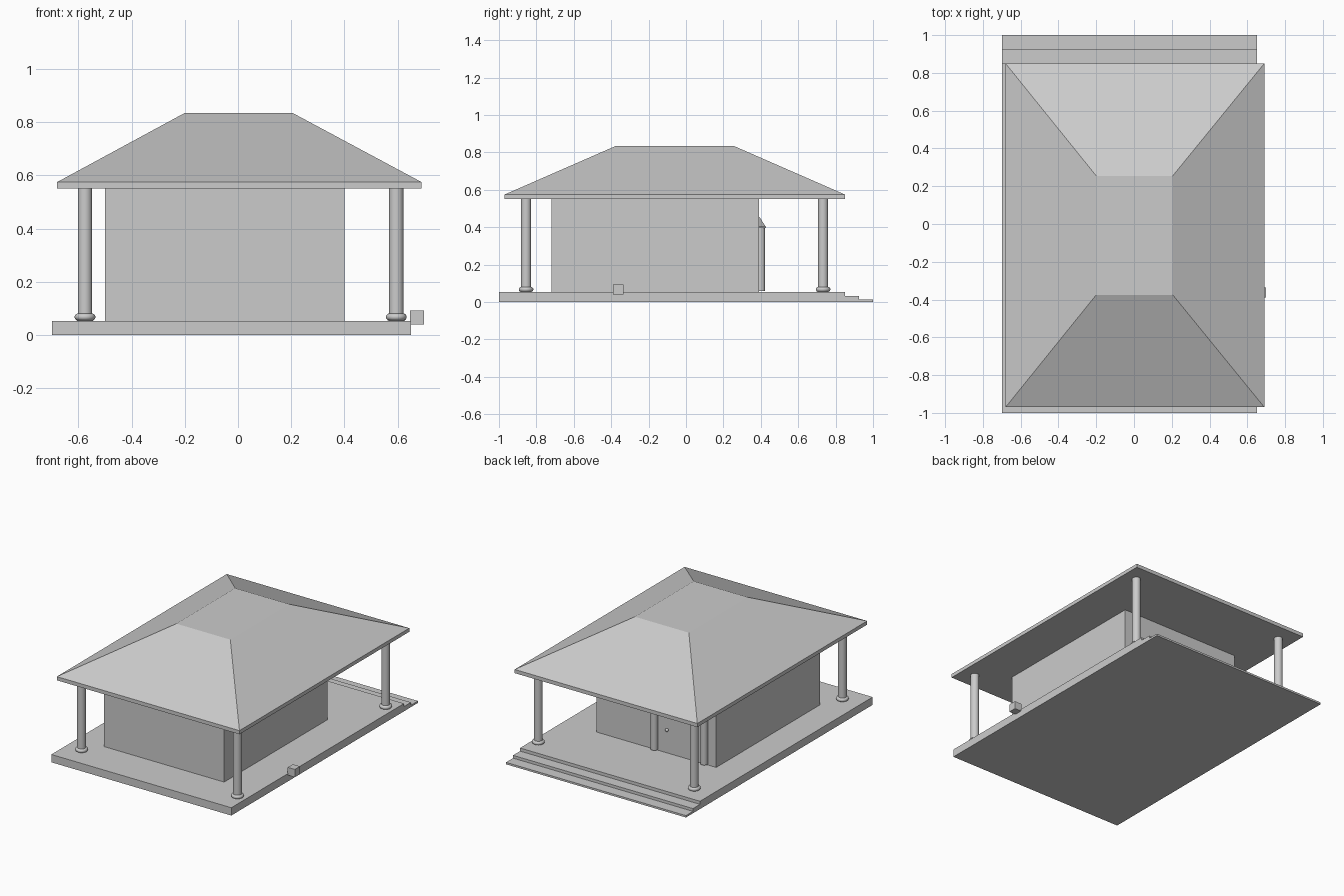
import bpy, bmesh, math

cube = bpy.data.objects.get("Cube")
if cube:
    bpy.data.objects.remove(cube, do_unlink=True)

grey = bpy.data.materials.new("plain_grey")
grey.use_nodes = True
colour = (0.6, 0.6, 0.6, 1)
grey.diffuse_color = colour
grey.node_tree.nodes["Principled BSDF"].inputs["Base Color"].default_value = colour


def finish(name, bm, smooth=False):
    bmesh.ops.recalc_face_normals(bm, faces=bm.faces)
    mesh = bpy.data.meshes.new(name)
    bm.to_mesh(mesh)
    bm.free()
    mesh.materials.append(grey)
    obj = bpy.data.objects.new(name, mesh)
    bpy.context.collection.objects.link(obj)
    if smooth:
        bpy.ops.object.select_all(action='DESELECT')
        obj.select_set(True)
        bpy.context.view_layer.objects.active = obj
        bpy.ops.object.shade_smooth_by_angle(angle=math.radians(40))
    return obj


def loft(name, rings):
    """Solid through stacked rectangles (x0, x1, y0, y1, z)."""
    bm = bmesh.new()
    loops = [[bm.verts.new(p) for p in ((a, c, z), (b, c, z), (b, d, z), (a, d, z))]
             for a, b, c, d, z in rings]
    bm.faces.new(loops[0])
    bm.faces.new(loops[-1])
    for low, high in zip(loops, loops[1:]):
        for i in range(4):
            j = (i + 1) % 4
            bm.faces.new((low[i], low[j], high[j], high[i]))
    return finish(name, bm)


def box(name, x0, x1, y0, y1, z0, z1):
    return loft(name, [(x0, x1, y0, y1, z0), (x0, x1, y0, y1, z1)])


def turned(name, x, y, profile, sides=32):
    """Solid of revolution from (radius, z) points."""
    bm = bmesh.new()
    loops = [[bm.verts.new((x + r * math.cos(i * math.tau / sides),
                            y + r * math.sin(i * math.tau / sides), z))
              for i in range(sides)] for r, z in profile]
    bm.faces.new(loops[0])
    bm.faces.new(loops[-1])
    for low, high in zip(loops, loops[1:]):
        for i in range(sides):
            j = (i + 1) % sides
            bm.faces.new((low[i], low[j], high[j], high[i]))
    return finish(name, bm, True)


# Platform with two steps at the back
box("platform", -0.70, 0.65, -1.0, 0.85, 0, 0.053)
box("upper_step", -0.70, 0.65, 0.85, 0.925, 0, 0.032)
box("lower_step", -0.70, 0.65, 0.925, 1.0, 0, 0.013)

# Room
box("room_walls", -0.50, 0.40, -0.72, 0.39, 0.053, 0.55)

# Hipped roof with a flat top
eave = (-0.68, 0.69, -0.97, 0.85)
loft("roof", [(*eave, 0.55), (*eave, 0.575), (-0.20, 0.205, -0.375, 0.255, 0.835)])

# Corner columns on rounded bases
base_z, base_r, bulge = 0.068, 0.026, 0.013
rounded = [(base_r + bulge * math.cos(a), base_z + bulge * math.sin(a))
           for a in (math.radians(d) for d in range(-75, 90, 15))]
for side, x in (("left", 0.595), ("right", -0.575)):
    for end, y in (("front", -0.855), ("back", 0.733)):
        turned(f"{end}_{side}_column", x, y, [(0.027, 0.053), (0.027, 0.55)])
        turned(f"{end}_{side}_column_base", x, y, [(0.034, 0.053)] + rounded)

# Doorway: round posts, sloped canopy, door panel and knob
for side, x in (("left", -0.043), ("right", -0.417)):
    turned(f"door_post_{side}", x, 0.40, [(0.023, 0.06), (0.023, 0.395)])
box("door_lintel", -0.45, -0.01, 0.385, 0.427, 0.395, 0.405)
loft("door_canopy", [(-0.45, -0.01, 0.385, 0.425, 0.405),
                     (-0.26, -0.20, 0.385, 0.393, 0.455)])
bm = bmesh.new()
bmesh.ops.create_uvsphere(bm, u_segments=16, v_segments=8, radius=0.011)
bmesh.ops.translate(bm, verts=bm.verts, vec=(-0.133, 0.395, 0.21))
finish("door_knob", bm, True)

# Small block on the platform edge
box("edge_block", 0.646, 0.70, -0.39, -0.335, 0.04, 0.093)
